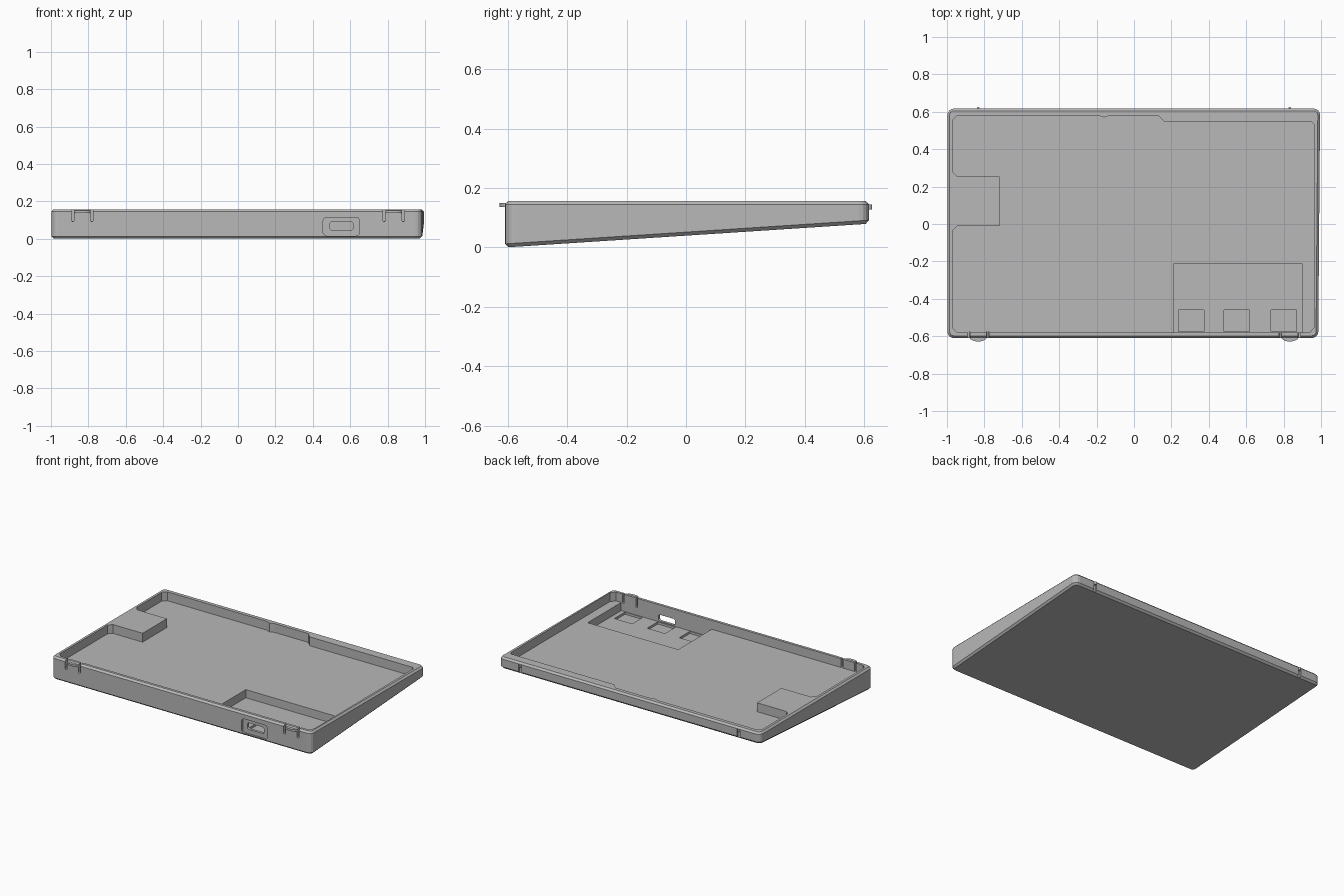
import bpy, bmesh, math

cube = bpy.data.objects.get("Cube")
if cube:
    bpy.data.objects.remove(cube, do_unlink=True)

grey = bpy.data.materials.new("light_grey_plastic")
grey.use_nodes = True
COLOUR = (0.48, 0.48, 0.48, 1)
grey.diffuse_color = COLOUR
bsdf = next(n for n in grey.node_tree.nodes if n.type == 'BSDF_PRINCIPLED')
bsdf.inputs["Base Color"].default_value = COLOUR

TOP, FLOOR, POCKET = 0.157, 0.096, 0.04
FRONT, BACK = -0.61, 0.617
OVER = TOP + 0.05


def loft(name, rings):
    """Closed solid through rings of equal point count."""
    bm = bmesh.new()
    loops = [[bm.verts.new(p) for p in ring] for ring in rings]
    n = len(loops[0])
    for a, b in zip(loops, loops[1:]):
        for i in range(n):
            j = (i + 1) % n
            bm.faces.new((a[i], a[j], b[j], b[i]))
    bm.faces.new(loops[0][::-1])
    bm.faces.new(loops[-1])
    bmesh.ops.recalc_face_normals(bm, faces=bm.faces)
    mesh = bpy.data.meshes.new(name)
    bm.to_mesh(mesh)
    bm.free()
    mesh.materials.append(grey)
    obj = bpy.data.objects.new(name, mesh)
    bpy.context.collection.objects.link(obj)
    return obj


def rounded(x0, x1, y0, y1, r, steps=4):
    """Rounded rectangle as 2D points, counter-clockwise."""
    pts = []
    corners = [(x1 - r, y1 - r), (x0 + r, y1 - r), (x0 + r, y0 + r), (x1 - r, y0 + r)]
    for k, (cx, cy) in enumerate(corners):
        for s in range(steps + 1):
            a = math.pi / 2 * (k + s / steps)
            pts.append((cx + r * math.cos(a), cy + r * math.sin(a)))
    return pts


def upright(name, pts, z0, z1):
    return loft(name, [[(x, y, z) for x, y in pts] for z in (z0, z1)])


def box(name, x0, x1, y0, y1, z0, z1):
    return upright(name, [(x0, y0), (x1, y0), (x1, y1), (x0, y1)], z0, z1)


def front_prism(name, pts, y0, y1):
    return loft(name, [[(x, y, z) for x, z in pts] for y in (y0, y1)])


def cut(target, cutter):
    mod = target.modifiers.new("cut", 'BOOLEAN')
    mod.operation = 'DIFFERENCE'
    mod.solver = 'EXACT'
    mod.object = cutter
    bpy.context.view_layer.update()
    result = bpy.data.meshes.new_from_object(
        target.evaluated_get(bpy.context.evaluated_depsgraph_get()))
    target.modifiers.clear()
    target.data = result
    bpy.data.objects.remove(cutter, do_unlink=True)


# Wedge-shaped tray: level top, sloping underside, chamfered rims
def underside(y):
    return 0.08 * (y - FRONT) / (BACK - FRONT)


def outline(inset):
    pts = rounded(-0.998 + inset, 0.99 - inset, FRONT + inset, BACK - inset, 0.035 - inset)
    return [(x + (0.008 * y if x > 0 else 0), y) for x, y in pts]


tray = loft("tray", [
    [(x, y, underside(y)) for x, y in outline(0.012)],
    [(x, y, underside(y) + 0.012) for x, y in outline(0)],
    [(x, y, TOP - 0.012) for x, y in outline(0)],
    [(x, y, TOP) for x, y in outline(0.012)]])

# Main cavity, leaving the left-hand block and the thicker rear wall
cavity = [(0.965, -0.55), (0.965, 0.53), (0.95, 0.545), (0.165, 0.545), (0.13, 0.58),
          (-0.13, 0.58), (-0.16, 0.57), (-0.19, 0.58), (-0.945, 0.58), (-0.97, 0.555),
          (-0.97, 0.28), (-0.945, 0.255), (-0.72, 0.255), (-0.72, -0.01), (-0.945, -0.01),
          (-0.97, -0.035), (-0.97, -0.555), (-0.945, -0.58), (0.94, -0.58)]
cut(tray, upright("cavity_cutter", cavity, FLOOR, OVER))

# Circuit pocket with three shallow recesses along the front wall
cut(tray, box("pocket_cutter", 0.21, 0.9, -0.58, -0.215, POCKET, FLOOR + 0.02))
for x in (0.305, 0.55, 0.8):
    cut(tray, box("recess_cutter", x - 0.068, x + 0.068, -0.575, -0.46,
                  POCKET - 0.015, POCKET + 0.02))

# Socket opening in a shallow front panel
cut(tray, front_prism("panel_cutter", rounded(0.455, 0.65, 0.016, 0.115, 0.02),
                      FRONT - 0.05, FRONT + 0.012))
cut(tray, front_prism("socket_cutter", rounded(0.49, 0.617, 0.046, 0.09, 0.014),
                      FRONT - 0.05, FRONT + 0.06))

# Snap tabs: paired front slots and single rear grooves
for side in (-1, 1):
    mid = 0.833 * side
    for x in (mid - 0.051, mid + 0.051):
        cut(tray, front_prism("slot_cutter", rounded(x - 0.007, x + 0.007, 0.093, OVER, 0.006),
                              FRONT - 0.05, FRONT + 0.034))
    cut(tray, box("groove_cutter", mid - 0.011, mid + 0.011, BACK - 0.01, BACK + 0.05,
                  0.06, TOP - 0.015))
    name = "left" if side > 0 else "right"
    # Rounded catch on the front tab
    catch = [(mid + 0.045 * math.cos(a), FRONT + 0.003 + 0.021 * math.sin(a))
             for a in (math.pi + math.pi * i / 10 for i in range(11))]
    upright(name + "_front_catch", catch, 0.137, 0.15)
    # Small bead at the top of the rear groove
    bead = [(mid + 0.01 * math.cos(a), BACK - 0.012 + 0.022 * math.sin(a))
            for a in (math.pi * i / 8 for i in range(9))]
    upright(name + "_rear_bead", bead, 0.127, 0.145)
